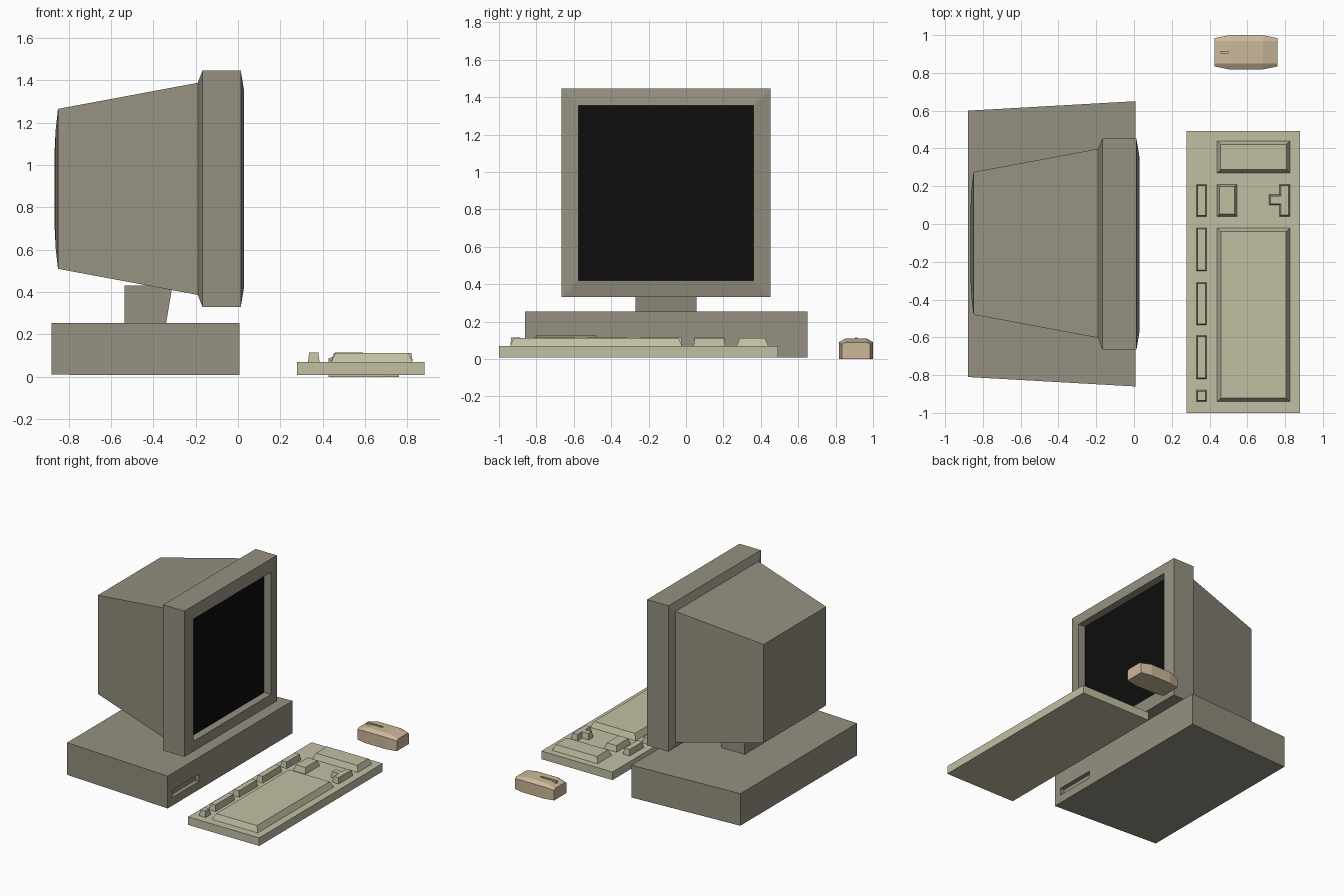
import bpy, bmesh

if "Cube" in bpy.data.objects:
    bpy.data.objects.remove(bpy.data.objects["Cube"])


def material(name, rgb):
    m = bpy.data.materials.new(name)
    m.diffuse_color = (*rgb, 1)
    m.use_nodes = True
    m.node_tree.nodes["Principled BSDF"].inputs["Base Color"].default_value = m.diffuse_color
    return m


CASE = material("case_grey", (0.30, 0.28, 0.215))
KEYS = material("keyboard_cream", (0.54, 0.52, 0.37))
TAN = material("mouse_tan", (0.60, 0.48, 0.32))
BLACK = material("screen_black", (0.004, 0.004, 0.004))


def finish(name, bm, mat):
    bmesh.ops.recalc_face_normals(bm, faces=bm.faces[:])
    me = bpy.data.meshes.new(name)
    bm.to_mesh(me)
    bm.free()
    ob = bpy.data.objects.new(name, me)
    bpy.context.collection.objects.link(ob)
    me.materials.append(mat)
    return ob


def loft(name, rings, mat, cap_start=True, cap_end=True):
    """Skin a list of equal-sized point rings."""
    bm = bmesh.new()
    vs = [[bm.verts.new(p) for p in r] for r in rings]
    n = len(vs[0])
    for a, b in zip(vs, vs[1:]):
        for i in range(n):
            j = (i + 1) % n
            bm.faces.new((a[i], a[j], b[j], b[i]))
    if cap_start:
        bm.faces.new(vs[0][::-1])
    if cap_end:
        bm.faces.new(vs[-1])
    return finish(name, bm, mat)


def rect_x(x, y0, y1, z0, z1):
    return [(x, y0, z0), (x, y1, z0), (x, y1, z1), (x, y0, z1)]


def rect_z(z, x0, x1, y0, y1):
    return [(x0, y0, z), (x1, y0, z), (x1, y1, z), (x0, y1, z)]


def key_block(name, outline, inset, height=0.043):
    """Raised key group with sloping sides, standing on the keyboard."""
    bm = bmesh.new()
    f = bm.faces.new([bm.verts.new((x, y, 0.07)) for x, y in outline])
    f.normal_update()
    bmesh.ops.inset_region(bm, faces=[f], use_boundary=True,
                           use_even_offset=True, thickness=inset)
    for v in f.verts:
        v.co.z = 0.07 + height
    return finish(name, bm, KEYS)


def box_outline(x0, x1, y0, y1):
    return [(x0, y0), (x1, y0), (x1, y1), (x0, y1)]


# System case with a recessed drive slot
case = loft("system_case", [rect_x(-0.88, -0.81, 0.60, 0.01, 0.255),
                            rect_x(0.007, -0.86, 0.65, 0.008, 0.255)], CASE)
cutter = loft("drive_slot_cutter", [rect_x(-0.025, -0.80, -0.48, 0.07, 0.125),
                                    rect_x(0.05, -0.80, -0.48, 0.07, 0.125)], CASE)
cutter.hide_render = True
cutter.hide_set(True)
cut = case.modifiers.new("drive_slot", 'BOOLEAN')
cut.operation = 'DIFFERENCE'
cut.solver = 'EXACT'
cut.object = cutter

# Monitor stand
loft("monitor_stand", [rect_z(0.25, -0.535, -0.34, -0.27, 0.055),
                       rect_z(0.43, -0.535, -0.31, -0.27, 0.055)], CASE)

# Monitor: domed back, tapered housing, bezel and screen recess
loft("monitor_housing", [rect_x(-0.866, -0.28, 0.075, 0.71, 1.065),
                         rect_x(-0.861, -0.38, 0.175, 0.61, 1.165),
                         rect_x(-0.85, -0.48, 0.275, 0.51, 1.265),
                         rect_x(-0.19, -0.603, 0.398, 0.387, 1.388),
                         rect_x(-0.168, -0.665, 0.452, 0.33, 1.445),
                         rect_x(0.013, -0.665, 0.452, 0.33, 1.445),
                         rect_x(0.028, -0.575, 0.36, 0.42, 1.355),
                         rect_x(-0.03, -0.575, 0.36, 0.42, 1.355)],
     CASE, cap_end=False)
bm = bmesh.new()
bm.faces.new([bm.verts.new(p) for p in rect_x(-0.03, -0.575, 0.36, 0.42, 1.355)])
finish("screen", bm, BLACK)

# Keyboard base
loft("keyboard_base", [rect_z(0.008, 0.278, 0.88, -1.0, 0.492),
                       rect_z(0.07, 0.278, 0.88, -1.0, 0.492)], KEYS)

# Large key groups
key_block("main_keys", box_outline(0.44, 0.825, -0.94, -0.02), 0.02)
key_block("number_keys", box_outline(0.44, 0.825, 0.27, 0.44), 0.018)
key_block("navigation_keys", box_outline(0.44, 0.545, 0.04, 0.21), 0.012)
key_block("arrow_keys", [(0.77, 0.04), (0.825, 0.04), (0.825, 0.21), (0.77, 0.21),
                         (0.77, 0.155), (0.715, 0.155), (0.715, 0.10), (0.77, 0.10)],
          0.007)

# Row of function keys
for i, (y0, y1) in enumerate([(-0.94, -0.88), (-0.82, -0.59), (-0.535, -0.31),
                              (-0.25, -0.02), (0.04, 0.21)]):
    key_block(f"function_keys_{i + 1}", box_outline(0.33, 0.385, y0, y1), 0.006, 0.046)


# Mouse: faceted body lofted along x
def mouse_ring(x, w, shoulder, top):
    half = [(w, 0), (w, shoulder), (0.06, top)]
    return ([(x, 0.909 + y, z) for y, z in half]
            + [(x, 0.909 - y, z) for y, z in reversed(half)])


loft("mouse_body", [mouse_ring(*s) for s in [(0.427, 0.075, 0.078, 0.088),
                                             (0.507, 0.091, 0.09, 0.108),
                                             (0.68, 0.091, 0.09, 0.108),
                                             (0.76, 0.075, 0.078, 0.088)]], TAN)
loft("mouse_ridge", [rect_z(0.085, 0.457, 0.59, 0.903, 0.916),
                     rect_z(0.115, 0.457, 0.59, 0.903, 0.916)], TAN)
